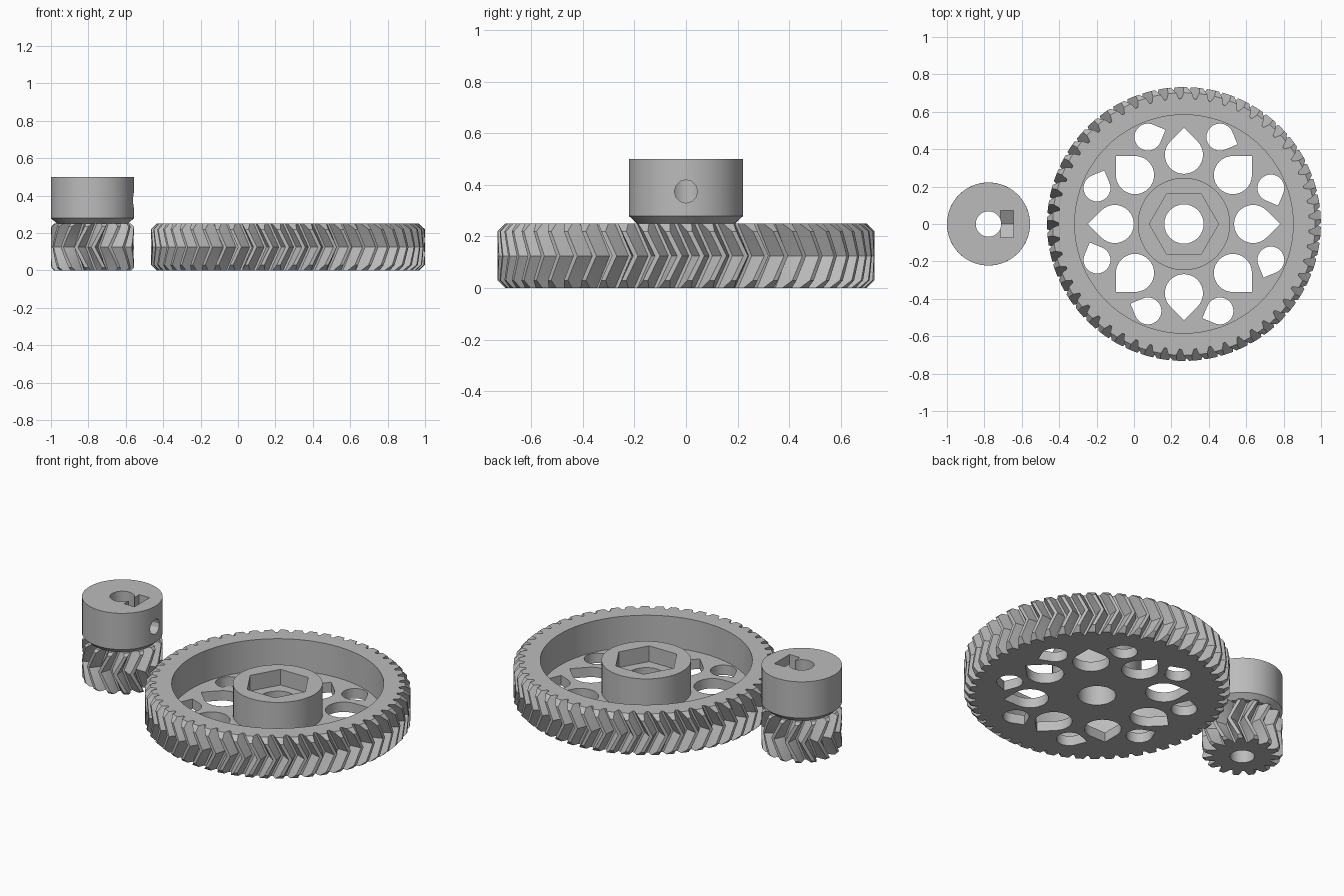
import bpy, bmesh
from math import sin, cos, pi, radians, sqrt
from mathutils import Matrix, Vector

if "Cube" in bpy.data.objects:
    bpy.data.objects.remove(bpy.data.objects["Cube"], do_unlink=True)

grey = bpy.data.materials.new("grey_plastic")
COLOUR = (0.5, 0.5, 0.5, 1)
grey.diffuse_color = COLOUR
grey.use_nodes = True
grey.node_tree.nodes["Principled BSDF"].inputs["Base Color"].default_value = COLOUR


def loft(name, rings, place=Matrix()):
    """Solid through stacked rings of equal point count, capped at both ends."""
    bm = bmesh.new()
    loops = [[bm.verts.new(p) for p in ring] for ring in rings]
    n = len(loops[0])
    for a, b in zip(loops, loops[1:]):
        for i in range(n):
            j = (i + 1) % n
            bm.faces.new((a[i], a[j], b[j], b[i]))
    bm.faces.new(loops[0][::-1])
    bm.faces.new(loops[-1])
    bm.transform(place)
    bmesh.ops.recalc_face_normals(bm, faces=bm.faces)
    mesh = bpy.data.meshes.new(name)
    bm.to_mesh(mesh)
    bm.free()
    mesh.materials.append(grey)
    obj = bpy.data.objects.new(name, mesh)
    bpy.context.collection.objects.link(obj)
    return obj


def prism(name, outline, z0, z1, place=Matrix()):
    return loft(name, [[(x, y, z) for x, y in outline] for z in (z0, z1)], place)


def circle(r, n, turn=0):
    return [(r * cos(2 * pi * i / n + turn), r * sin(2 * pi * i / n + turn)) for i in range(n)]


def teardrop(r, n=24):
    arc = [radians(45 + 270 * i / n) for i in range(n + 1)]
    return [(r * cos(a), r * sin(a)) for a in arc] + [(r * sqrt(2), 0)]


def combine(target, other, operation):
    mod = target.modifiers.new("combine", 'BOOLEAN')
    mod.operation, mod.object, mod.solver = operation, other, 'EXACT'
    bpy.context.view_layer.objects.active = target
    bpy.ops.object.modifier_apply(modifier=mod.name)
    bpy.data.objects.remove(other, do_unlink=True)


def herringbone(name, x, teeth, root, tip, chamfer, shift, height=0.25):
    """V-toothed gear with bevelled tooth ends; shift is the twist at mid height."""
    pitch = 2 * pi / teeth
    steps = 4
    levels = [chamfer + (height - 2 * chamfer) * i / (2 * steps) for i in range(2 * steps + 1)]
    rings = []
    for z in [0] + levels + [height]:
        top = tip - (chamfer if z in (0, height) else 0)
        twist = shift * (1 - abs(2 * z / height - 1))
        ring = []
        for t in range(teeth):
            for side, k in ((-1, 0), (-1, 0.5), (-1, 1), (1, 1), (1, 0.5), (1, 0)):
                r = root + (top - root) * k
                half = pitch * (0.42 - 0.31 * (r - root) / (tip - root))
                a = t * pitch + side * half + twist
                ring.append((r * cos(a), r * sin(a), z))
        rings.append(ring)
    return loft(name, rings, Matrix.Translation((x, 0, 0)))


# Large gear: toothed disc
WHEEL_X = 0.267
wheel_place = Matrix.Translation((WHEEL_X, 0, 0))
wheel = herringbone("large_gear", WHEEL_X, 53, 0.67, 0.732, 0.03, 0.085)

# Recess between rim and hub
FLOOR = 0.06
recess = prism("recess_cutter", circle(0.584, 80), FLOOR, 0.4, wheel_place)
hub_core = prism("hub_core", circle(0.247, 48), 0, 0.5, wheel_place)
combine(recess, hub_core, 'DIFFERENCE')
combine(wheel, recess, 'DIFFERENCE')

# Hexagonal pocket and axle bore
combine(wheel, prism("hex_cutter", circle(0.185, 6), 0.155, 0.4, wheel_place), 'DIFFERENCE')
combine(wheel, prism("axle_cutter", circle(0.105, 32), -0.1, 0.3, wheel_place), 'DIFFERENCE')

# Two rings of teardrop holes: inner pointing outward, outer pointing sideways
for i in range(8):
    for radius, distance, offset, aim in ((0.102, 0.37, 0, 0), (0.072, 0.503, 22.5, -90)):
        place = (wheel_place @ Matrix.Rotation(radians(45 * i + offset), 4, 'Z')
                 @ Matrix.Translation((distance, 0, 0)) @ Matrix.Rotation(radians(aim), 4, 'Z'))
        combine(wheel, prism("hole_cutter", teardrop(radius), -0.1, 0.12, place), 'DIFFERENCE')

# Small gear with flared collar
PINION_X = -0.778
pinion_place = Matrix.Translation((PINION_X, 0, 0))
pinion = herringbone("small_gear", PINION_X, 15, 0.16, 0.222, 0.015, -0.3)
collar = loft("collar", [[(x, y, z) for x, y in circle(r, 48)]
                         for r, z in ((0.15, 0.2), (0.15, 0.25), (0.19, 0.25), (0.222, 0.28), (0.222, 0.5))],
              pinion_place)
combine(pinion, collar, 'UNION')
combine(pinion, prism("shaft_cutter", circle(0.068, 32), -0.1, 0.6, pinion_place), 'DIFFERENCE')

# Nut trap open at the top, and set screw hole through the collar side
SCREW_Z = 0.375
sideways = Matrix.Translation((0, 0, SCREW_Z)) @ Matrix.Rotation(pi / 2, 4, 'Z') @ Matrix.Rotation(pi / 2, 4, 'X')
nut = [(-0.073, 0.3), (-0.073, -0.042), (0, -0.084), (0.073, -0.042), (0.073, 0.3)]
combine(pinion, prism("nut_cutter", nut, -0.715, -0.645, sideways), 'DIFFERENCE')
combine(pinion, prism("screw_cutter", circle(0.045, 12), PINION_X, -0.5, sideways), 'DIFFERENCE')

# Smooth the round walls while keeping edges sharp
for obj in (wheel, pinion):
    bpy.ops.object.select_all(action='DESELECT')
    obj.select_set(True)
    bpy.context.view_layer.objects.active = obj
    bpy.ops.object.shade_smooth_by_angle(angle=radians(16))
